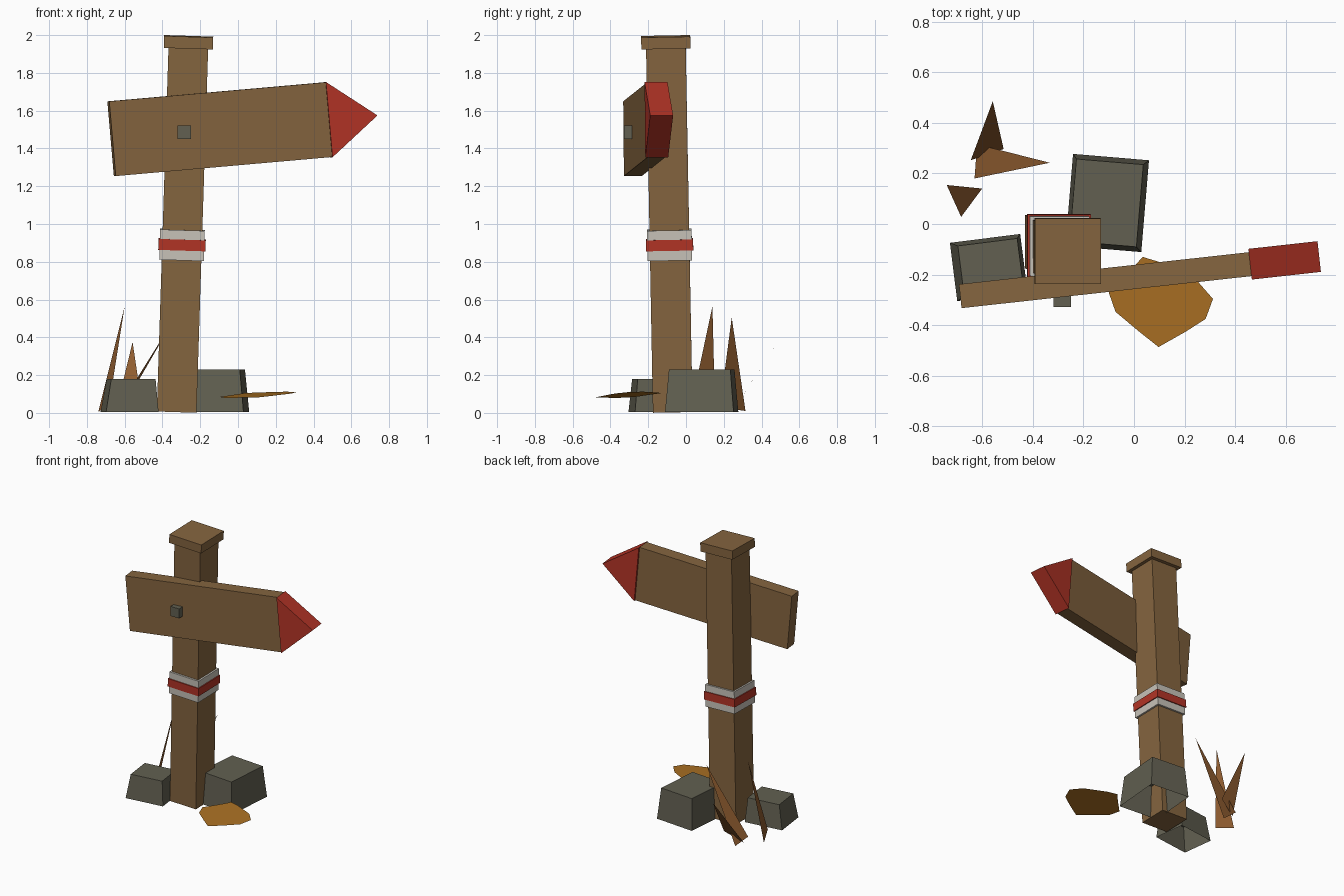
import bpy, bmesh
from math import radians
from mathutils import Matrix, Vector, Euler

cube = bpy.data.objects.get("Cube")
if cube:
    bpy.data.objects.remove(cube, do_unlink=True)


def material(name, *rgb):
    m = bpy.data.materials.new(name)
    m.use_nodes = True
    m.diffuse_color = (*rgb, 1)
    m.node_tree.nodes["Principled BSDF"].inputs["Base Color"].default_value = (*rgb, 1)
    return m


WOOD = material("wood_brown", .235, .13, .05)
RED = material("paint_red", .45, .034, .019)
WHITE = material("paint_white", .58, .55, .49)
STONE = material("stone_grey", .122, .117, .083)
BLADE = material("dry_blade_brown", .28, .11, .03)
LEAF = material("leaf_ochre", .41, .165, .017)


def finish(name, bm, mat, matrix=None):
    bmesh.ops.recalc_face_normals(bm, faces=bm.faces)
    mesh = bpy.data.meshes.new(name)
    bm.to_mesh(mesh)
    bm.free()
    mesh.materials.append(mat)
    ob = bpy.data.objects.new(name, mesh)
    bpy.context.collection.objects.link(ob)
    if matrix:
        ob.matrix_world = matrix
    return ob


def box(name, size, centre, mat, matrix=None):
    bm = bmesh.new()
    bmesh.ops.create_cube(bm, size=1)
    bmesh.ops.scale(bm, vec=size, verts=bm.verts)
    bmesh.ops.translate(bm, vec=centre, verts=bm.verts)
    return finish(name, bm, mat, matrix)


def polygon(name, points, mat):
    bm = bmesh.new()
    bm.faces.new([bm.verts.new(p) for p in points])
    return finish(name, bm, mat)


def placed(location, rx=0, ry=0, rz=0):
    turn = Euler((radians(rx), radians(ry), radians(rz))).to_matrix().to_4x4()
    return Matrix.Translation(location) @ turn


# Leaning post with cap and painted bands
lean = placed((-.325, -.07, 0), rx=1.08, ry=1.84)
for name, width, low, high, mat in (
        ("post", .21, .006, 1.94, WOOD),
        ("post_cap", .26, 1.932, 1.995, WOOD),
        ("lower_white_band", .236, .81, .862, WHITE),
        ("red_band", .25, .862, .92, RED),
        ("upper_white_band", .236, .92, .97, WHITE)):
    box(name, (width, width, high - low), (0, 0, (low + high) / 2), mat, lean)

# Sign board, tilted and turned, with a pointed tip
tilt = placed((-.096, -.22, 1.502), ry=-5, rz=6.3)
box("sign_board", (1.158, .095, .397), (0, 0, 0), WOOD, tilt)

bm = bmesh.new()
outline = [(.578, -.2), (.836, 0), (.578, .2)]
tip = bm.faces.new([bm.verts.new((x, -.061, z)) for x, z in outline])
ext = bmesh.ops.extrude_face_region(bm, geom=[tip])
bmesh.ops.translate(bm, vec=(0, .122, 0),
                    verts=[v for v in ext["geom"] if isinstance(v, bmesh.types.BMVert)])
if len(bm.faces) < 5:
    bm.faces.new([v for v in bm.verts if v.co.y < 0])
finish("sign_tip", bm, RED, tilt)

box("sign_bolt", (.07, .08, .07), (-.284, -.287, 1.486), STONE)


# Tapered stones, open underneath
def stone(name, base, top, height, shift, matrix):
    bm = bmesh.new()
    rings = []
    for (w, d), z, s in ((base, 0, 0), (top, height, shift)):
        rings.append([bm.verts.new((x * w / 2 + s, y * d / 2, z))
                      for x, y in ((-1, -1), (1, -1), (1, 1), (-1, 1))])
    low, high = rings
    for i in range(4):
        j = (i + 1) % 4
        bm.faces.new((low[i], low[j], high[j], high[i]))
    bm.faces.new(high)
    return finish(name, bm, STONE, matrix)


stone("right_stone", (.28, .232), (.236, .2), .175, .008,
      placed((-.574, -.172, .005), rz=7.2))
stone("left_stone", (.301, .364), (.265, .326), .225, -.003,
      placed((-.106, .083, .005), rz=-4.8))

# Dry grass blades
polygon("outer_blade", [(-.74, .154, .005), (-.683, .028, .04), (-.6, .14, .565)], BLADE)
polygon("back_blade", [(-.645, .252, .017), (-.515, .296, .085), (-.558, .485, .375)], BLADE)
polygon("inner_blade", [(-.63, .18, .03), (-.62, .315, .01), (-.333, .242, .505)], BLADE)

# Fallen leaf, a slightly tilted flat shape
leaf = [(-.1, -.27), (-.073, -.347), (.02, -.425), (.097, -.486), (.205, -.425), (.283, -.375),
        (.312, -.296), (.25, -.225), (.1, -.15), (.034, -.13), (-.01, -.18)]
polygon("fallen_leaf", [(x, y, .095 + .07 * (x - .1) + .08 * (y + .31))
                        for x, y in leaf], LEAF)
